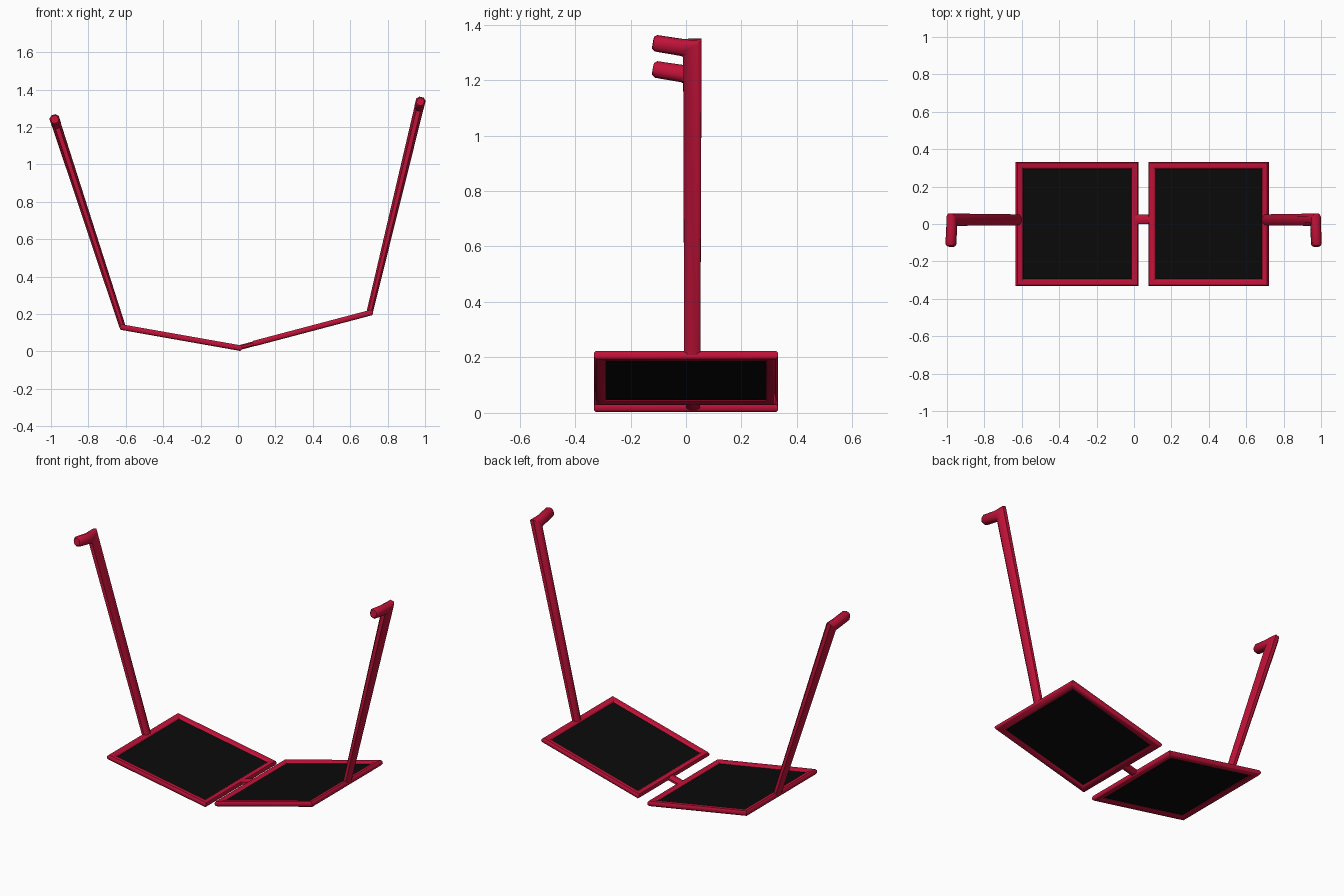
import bpy, bmesh, math
from mathutils import Vector, Matrix

if "Cube" in bpy.data.objects:
    bpy.data.objects.remove(bpy.data.objects["Cube"])


def material(name, color):
    m = bpy.data.materials.new(name)
    m.diffuse_color = color
    m.use_nodes = True
    m.node_tree.nodes["Principled BSDF"].inputs["Base Color"].default_value = m.diffuse_color
    return m


RED = material("red_plastic", (0.53, 0.006, 0.04, 1))
BLACK = material("dark_lens", (0.003, 0.003, 0.003, 1))
OCTAGON = [(1, .45), (.5, 1), (-.5, 1), (-1, .45), (-1, -.45), (-.5, -1), (.5, -1), (1, -.45)]


def finish(name, bm, mat, matrix=Matrix()):
    bmesh.ops.recalc_face_normals(bm, faces=bm.faces)
    me = bpy.data.meshes.new(name)
    bm.to_mesh(me)
    bm.free()
    ob = bpy.data.objects.new(name, me)
    bpy.context.collection.objects.link(ob)
    ob.matrix_world = matrix
    me.materials.append(mat)
    bpy.ops.object.select_all(action='DESELECT')
    ob.select_set(True)
    bpy.context.view_layer.objects.active = ob
    bpy.ops.object.shade_smooth_by_angle(angle=math.radians(50))
    return ob


def sweep(name, path, section, normal, scales=None, closed=False, matrix=Matrix()):
    """Sweep a section along a planar path with mitred corners."""
    pts = [Vector(p) for p in path]
    n, k = len(pts), len(section)
    normal = Vector(normal).normalized()
    scales = scales or [(1, 1)] * n
    bm = bmesh.new()
    rings = []
    for i, p in enumerate(pts):
        before = (p - pts[i - 1]).normalized() if closed or i else None
        after = (pts[(i + 1) % n] - p).normalized() if closed or i < n - 1 else before
        before = before or after
        s0, s1 = before.cross(normal), after.cross(normal)
        side = (s0 + s1).normalized()
        side /= side.dot(s0)
        su, sv = scales[i]
        rings.append([bm.verts.new(p + side * u * su + normal * v * sv) for u, v in section])
    for i in range(n if closed else n - 1):
        a, b = rings[i], rings[(i + 1) % n]
        for j in range(k):
            bm.faces.new((a[j], a[(j + 1) % k], b[(j + 1) % k], b[j]))
    if not closed:
        bm.faces.new(rings[0])
        bm.faces.new(rings[-1])
    return finish(name, bm, RED, matrix)


# Lens rims and lenses: two tilted squares
H = 0.332
RIM = [(0, .006), (-.006, .015), (-.028, .015), (-.035, .008),
       (-.044, -.008), (-.034, -.015), (-.008, -.015), (0, -.006)]
for side, x, z, tilt in (("left", -.305, .0735, 10), ("right", .40, .125, -14.8)):
    mw = Matrix.Translation((x, 0, z)) @ Matrix.Rotation(math.radians(tilt), 4, 'Y')
    sweep(side + "_rim", [(-H, -H, 0), (H, -H, 0), (H, H, 0), (-H, H, 0)],
          RIM, (0, 0, 1), closed=True, matrix=mw)
    bm = bmesh.new()
    bmesh.ops.create_cube(bm, size=1, matrix=Matrix.Diagonal((.60, .60, .008, 1)))
    finish(side + "_lens", bm, BLACK, mw)

# Bridge between the rims
sweep("bridge", [(.005, .025, .02), (.095, .025, .043)], OCTAGON, (0, 1, 0),
      [(.013, .025)] * 2)

# Temple arms with hooked ear tips
for side, base, top in (("left", (-.617, .0225, .13), (-.974, .023, 1.222)),
                        ("right", (.703, .0225, .205), (.971, .023, 1.316))):
    b, t = Vector(base), Vector(top)
    d = (t - b).normalized()
    Y = Vector((0, 1, 0))
    path = [b, t] + [t + Y * y + d * s for y, s in ((-.04, .002), (-.131, .017), (-.142, .019))]
    sweep(side + "_temple", path, OCTAGON, d.cross(Y),
          [(.029, .017), (.033, .025), (.029, .026), (.028, .026), (.020, .019)])
